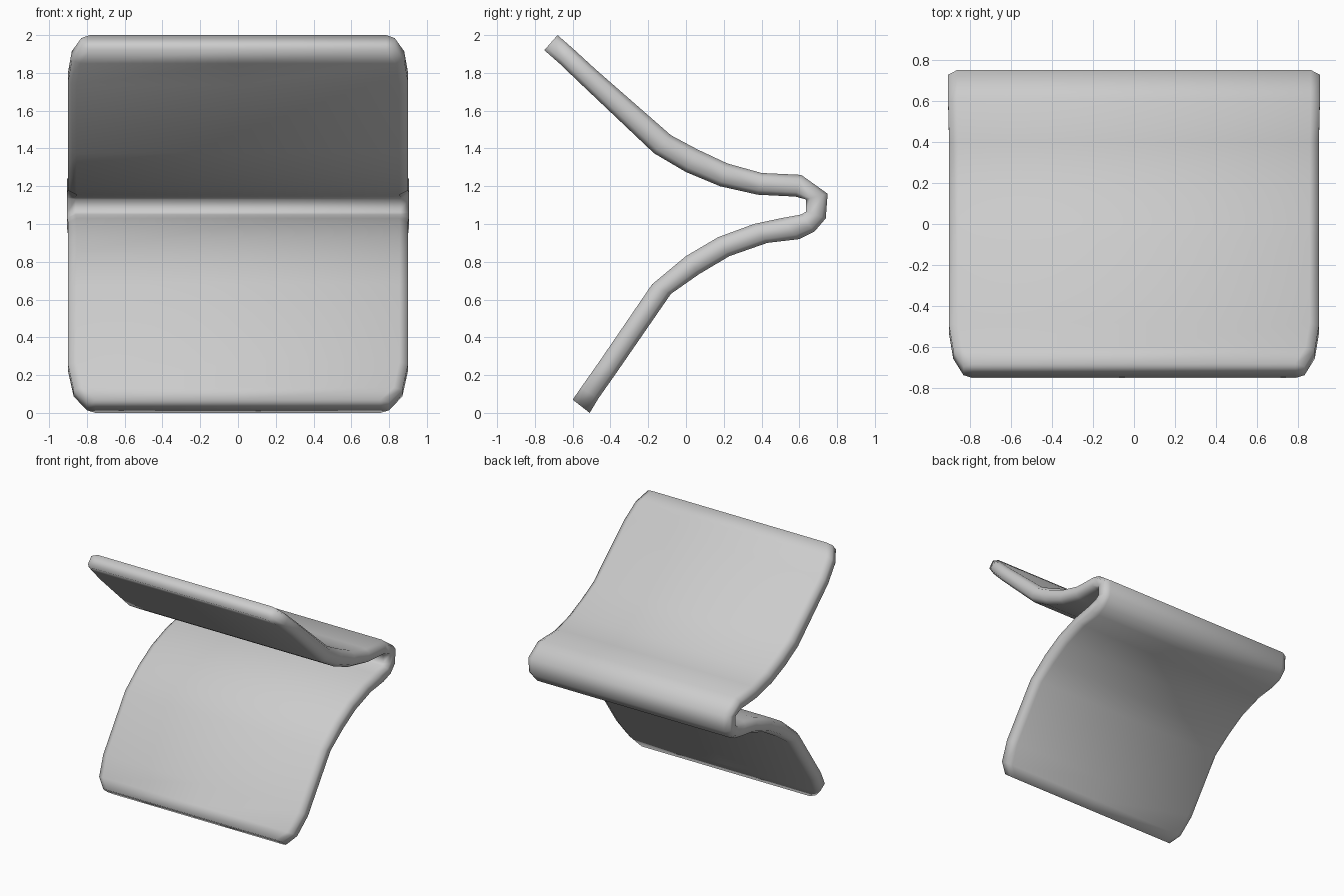
import bpy, bmesh

if "Cube" in bpy.data.objects:
    bpy.data.objects.remove(bpy.data.objects["Cube"])

# Folded sheet stations: outer (y, z), inner (y, z), half width
stations = [
    (-.68, 2.00, -.75, 1.92, .83),
    (-.60, 1.93, -.67, 1.85, .88),
    (-.48, 1.82, -.55, 1.735, .90),
    (-.08, 1.47, -.17, 1.375, .90),
    (.06, 1.395, 0.0, 1.275, .90),
    (.22, 1.32, .18, 1.20, .90),
    (.40, 1.27, .38, 1.155, .90),
    (.61, 1.26, .58, 1.145, .905),
    (.75, 1.16, .635, 1.13, .905),
    (.74, 1.03, .635, 1.065, .905),
    (.68, .96, .61, 1.05, .905),
    (.60, .92, .50, 1.03, .90),
    (.43, .90, .36, 1.00, .90),
    (.23, .83, .17, .93, .90),
    (.07, .735, 0.0, .83, .90),
    (-.08, .63, -.18, .68, .90),
    (-.37, .21, -.46, .27, .90),
    (-.465, .075, -.555, .135, .87),
    (-.51, 0.0, -.60, .07, .80),
]


def ring(bm, oy, oz, iy, iz, w):
    """Flat slab cross-section with chamfered side edges."""
    def pt(x, t):
        return bm.verts.new((x, oy + (iy - oy) * t, oz + (iz - oz) * t))
    b = w - .045
    return [pt(x, t) for x, t in (
        (-w, .2), (-b, 0), (0, 0), (b, 0), (w, .2),
        (w, .8), (b, 1), (0, 1), (-b, 1), (-w, .8))]


bm = bmesh.new()
rings = [ring(bm, *s) for s in stations]
n = len(rings[0])
for a, b in zip(rings, rings[1:]):
    for i in range(n):
        j = (i + 1) % n
        bm.faces.new((a[i], a[j], b[j], b[i]))

# Blunt free ends, closed with quads across the thickness
for r in (rings[0], rings[-1]):
    for i in range(4):
        bm.faces.new((r[i], r[i + 1], r[n - 2 - i], r[n - 1 - i]))
bmesh.ops.recalc_face_normals(bm, faces=bm.faces)
for f in bm.faces:
    f.smooth = True

mesh = bpy.data.meshes.new("folded_sheet")
bm.to_mesh(mesh)
bm.free()
sheet = bpy.data.objects.new("folded_sheet", mesh)
bpy.context.collection.objects.link(sheet)
